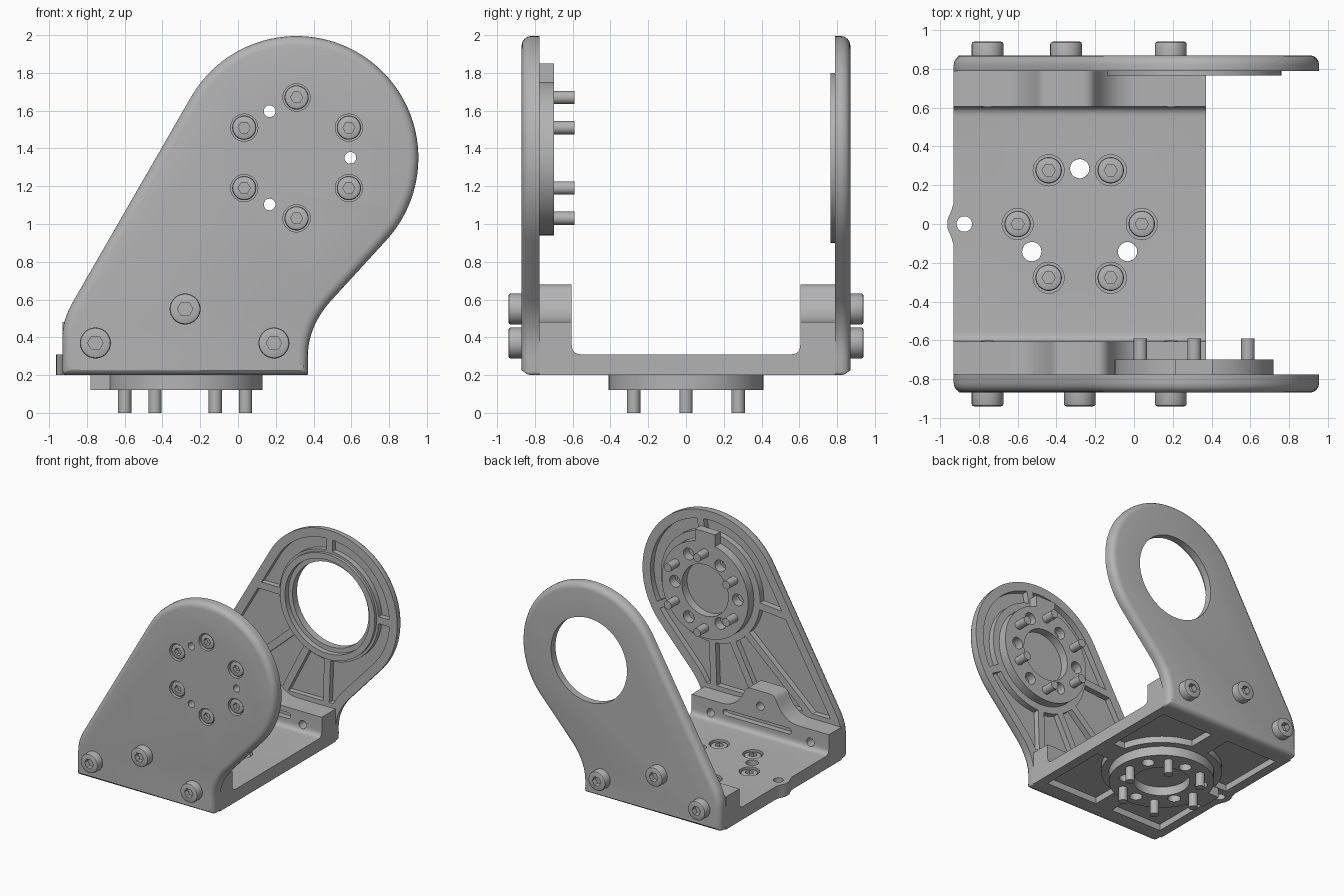
import bpy, bmesh
from math import radians, cos, sin, pi
from mathutils import Matrix, Vector

if "Cube" in bpy.data.objects:
    bpy.data.objects.remove(bpy.data.objects["Cube"])

metal = bpy.data.materials.new("grey_metal")
metal.use_nodes = True
GREY = (0.45, 0.45, 0.45, 1)
metal.diffuse_color = GREY
metal.node_tree.nodes["Principled BSDF"].inputs["Base Color"].default_value = GREY

FLAT = Matrix.Identity(4)                    # profile in x-y, depth along z
SIDE = Matrix.Rotation(pi / 2, 4, 'X')       # profile in x-z, depth along -y
CROSS = Matrix(((0, 0, 1, 0), (1, 0, 0, 0), (0, 1, 0, 0), (0, 0, 0, 1)))  # y-z, along x


# ---------- profile helpers ----------
def arc(c, r, a0, a1, n):
    return [(c[0] + r * cos(radians(a0 + (a1 - a0) * i / n)),
             c[1] + r * sin(radians(a0 + (a1 - a0) * i / n))) for i in range(n + 1)]


def circle(c, r, n=32):
    return arc(c, r, 0, 360, n)[:-1]


def curve(p0, p1, p2, n=8):
    a, b, c = Vector(p0), Vector(p1), Vector(p2)
    return [tuple(a * (1 - t) ** 2 + b * 2 * t * (1 - t) + c * t * t)
            for t in (i / n for i in range(n + 1))]


def rect(x0, x1, y0, y1):
    return [(x0, y0), (x1, y0), (x1, y1), (x0, y1)]


def polar(c, r, a):
    return (c[0] + r * cos(radians(a)), c[1] + r * sin(radians(a)))


def spoke(c, a, length, half):
    d = Vector((cos(radians(a)), sin(radians(a))))
    s, o = Vector((-d.y, d.x)) * half, Vector(c)
    return [tuple(p) for p in (o - s, o + d * length - s, o + d * length + s, o + s)]


def inset(pts, d):
    out = []
    for i, p in enumerate(pts):
        p = Vector(p)
        e0 = (p - Vector(pts[i - 1])).normalized()
        e1 = (Vector(pts[(i + 1) % len(pts)]) - p).normalized()
        m = Vector((-e0.y - e1.y, e0.x + e1.x)).normalized()
        out.append(tuple(p + m * d / max(0.4, m.dot(Vector((-e0.y, e0.x))))))
    return out


# ---------- solid helpers ----------
def prism(name, pts, w0, w1, frame, bevel=0, segments=4):
    bm = bmesh.new()
    face = bm.faces.new([bm.verts.new((u, v, w0)) for u, v in pts])
    ext = bmesh.ops.extrude_face_region(bm, geom=[face])["geom"]
    bmesh.ops.translate(bm, vec=(0, 0, w1 - w0), verts=[g for g in ext if isinstance(g, bmesh.types.BMVert)])
    bmesh.ops.recalc_face_normals(bm, faces=bm.faces)
    if bevel:
        cap = [e for e in bm.edges if all(abs(v.co.z - w1) < 1e-5 for v in e.verts)]
        bmesh.ops.bevel(bm, geom=cap, offset=bevel, segments=segments, profile=0.5, affect='EDGES')
    bm.transform(frame)
    mesh = bpy.data.meshes.new(name)
    bm.to_mesh(mesh)
    bm.free()
    mesh.materials.append(metal)
    ob = bpy.data.objects.new(name, mesh)
    bpy.context.collection.objects.link(ob)
    return ob


def combine(target, other, operation='DIFFERENCE'):
    mod = target.modifiers.new("combine", 'BOOLEAN')
    mod.operation, mod.solver, mod.object = operation, 'EXACT', other
    bpy.context.view_layer.objects.active = target
    bpy.ops.object.modifier_apply(modifier=mod.name)
    bpy.data.objects.remove(other)


def cut(target, pts, w0, w1, frame):
    combine(target, prism("cutter", pts, w0, w1, frame))


def bolt(name, c, top, seat, end, r, shaft, frame):
    body = prism(name, circle(c, r), seat, top, frame, 0.012, 2)
    cut(body, circle(c, r * 0.5, 6), top + (top - seat) * 0.2, top + (seat - top) * 0.6, frame)
    prism(name + "_shaft", circle(c, shaft, 20), seat, end, frame)


# hub with locating tab, blind bore and six holes between six bolts
def hub(name, c, low, high, tab, frame):
    body = prism(name, circle(c, 0.41, 64), low, high, frame)
    arm = spoke(c, tab, 0.5, 0.095)
    combine(body, prism("tab", arm, low, high, frame), 'UNION')
    cut(body, circle(c, 0.22, 40), low - 0.1, high - 0.005, frame)
    for k in range(6):
        cut(body, circle(polar(c, 0.285 if k % 2 == 0 else 0.31, tab + 30 + 60 * k), 0.05, 20),
            low - 0.1, high + 0.1, frame)
    return body


# ---------- side plates ----------
EYE = (0.31, 1.35)
outline = (arc(EYE, 0.645, -42.4, 150, 60)
           + curve((-0.875, 0.586), (-0.93, 0.49), (-0.93, 0.40))
           + curve((-0.93, 0.225), (-0.93, 0.2), (-0.905, 0.2), 4)
           + curve((0.35, 0.2), (0.37, 0.2), (0.37, 0.22), 4)
           + curve((0.37, 0.30), (0.37, 0.46), (0.498, 0.60), 12))


def side_plate(name, inner, outer, floor, ribs):
    plate = prism(name, outline, inner, outer, SIDE, 0.05)
    out = 0.02 if outer > inner else -0.02
    pocket = prism("pocket", inset(outline, 0.075), inner - out, floor, SIDE)
    keep = [circle(EYE, 0.47, 64), rect(-1.5, 1.5, 0, 0.52)]
    keep += [spoke(EYE, a, 2, 0.03) for a in ribs]
    for pts in keep:
        cut(pocket, pts, inner - 3 * out, floor + out, SIDE)
    combine(plate, pocket)
    return plate


front = side_plate("front_plate", 0.775, 0.87, 0.825, (80, 185, 222, 243, 268, 330))
rear = side_plate("rear_plate", -0.79, -0.87, -0.835, (90, 0, 180, 222, 243, 268))

# rear plate opening and raised ring
cut(rear, circle(EYE, 0.40, 64), -0.7, -0.81, SIDE)
cut(rear, circle(EYE, 0.36, 64), -0.7, -1, SIDE)
ring = prism("rear_ring", circle(EYE, 0.45, 64), -0.765, -0.792, SIDE)
cut(ring, circle(EYE, 0.40, 64), -0.7, -1, SIDE)

# front hub, its bolts and through holes
hub("front_hub", EYE, 0.70, 0.776, 90, SIDE)
for k in range(6):
    p = polar(EYE, 0.32, 90 + 60 * k)
    cut(front, circle(p, 0.072), 0.80, 1, SIDE)
    bolt("hub_bolt", p, 0.862, 0.80, 0.59, 0.064, 0.035, SIDE)
for a in (0, 120, 240):
    cut(front, circle(polar(EYE, 0.285, a), 0.031, 20), 0.6, 1, SIDE)

# ---------- base channel ----------
HUB = (-0.28, 0)
channel = [(-0.775, 0.2), (0.79, 0.2), (0.79, 0.48), (0.605, 0.48)]
channel += curve((0.605, 0.36), (0.605, 0.31), (0.555, 0.31), 6)
channel += curve((-0.555, 0.31), (-0.605, 0.31), (-0.605, 0.36), 6)
channel += [(-0.605, 0.48), (-0.775, 0.48)]
base = prism("base_channel", channel, -0.93, 0.37, CROSS)
nose = ([(-0.8, -0.12)] + [(-0.8, 0.12)] + curve((-0.93, 0.11), (-0.94, 0.07), (-0.95, 0.05), 4)
        + curve((-0.96, 0.03), (-0.965, 0), (-0.96, -0.03), 4)
        + curve((-0.95, -0.05), (-0.94, -0.07), (-0.93, -0.11), 4))
combine(base, prism("nose", nose, 0.2, 0.31, FLAT), 'UNION')
cut(base, circle((-0.875, 0), 0.04, 24), 0, 1, FLAT)

# raised lug on each flange, bolt holes, relief slot and flange bolts
for side, lug_x, w0, w1 in (("front", -0.28, 0.605, 0.775), ("rear", -0.35, -0.605, -0.79)):
    left = curve((-0.36, 0.48), (-0.24, 0.48), (-0.17, 0.60), 6) + curve((-0.15, 0.64), (-0.13, 0.68), (-0.09, 0.68), 4)
    pts = [(lug_x + x, z) for x, z in left] + [(lug_x - x, z) for x, z in reversed(left)]
    pts += [(lug_x + 0.36, 0.42), (lug_x - 0.36, 0.42)]
    combine(base, prism("lug", pts, w0, w1, SIDE), 'UNION')
    s = 1 if w0 > 0 else -1
    slot = arc((0.05, 0.41), 0.025, -90, 90, 8) + arc((-0.55, 0.41), 0.025, 90, 270, 8)
    cut(base, slot, w0 - 0.03 * s, w0 + 0.05 * s, SIDE)
    for p in ((-0.755, 0.37), (lug_x, 0.55), (0.19, 0.37)):
        cut(base, circle(p, 0.035, 20), w0 - 0.05 * s, w1 + 0.05 * s, SIDE)
        bolt(side + "_flange_bolt", p, 0.94 * s, 0.865 * s, 0.69 * s, 0.082, 0.034, SIDE)

# lightening pockets under the base, one per corner
pocket = prism("pocket", rect(-0.85, 0.29, -0.70, 0.70), 0.15, 0.255, FLAT)
for pts in (circle(HUB, 0.47, 64), rect(-1, 1, -0.1, 0.1), rect(-0.36, -0.20, -1, 1)):
    cut(pocket, pts, 0.1, 0.3, FLAT)
combine(base, pocket)

# base hub, its bolts and through holes
hub("base_hub", HUB, 0.12, 0.201, 180, FLAT)
for k in range(6):
    p = polar(HUB, 0.32, 60 * k)
    cut(base, circle(p, 0.08), 0.24, 0.5, FLAT)
    bolt("base_bolt", p, 0.302, 0.24, 0, 0.068, 0.035, FLAT)
for a in (90, 210, 330):
    cut(base, circle(polar(HUB, 0.285, a), 0.05, 24), 0, 1, FLAT)

# smooth shading with sharp edges kept
bpy.ops.object.select_all(action='DESELECT')
for ob in bpy.context.collection.objects:
    if ob.type == 'MESH':
        ob.select_set(True)
        bpy.context.view_layer.objects.active = ob
bpy.ops.object.shade_smooth_by_angle(angle=radians(30))
